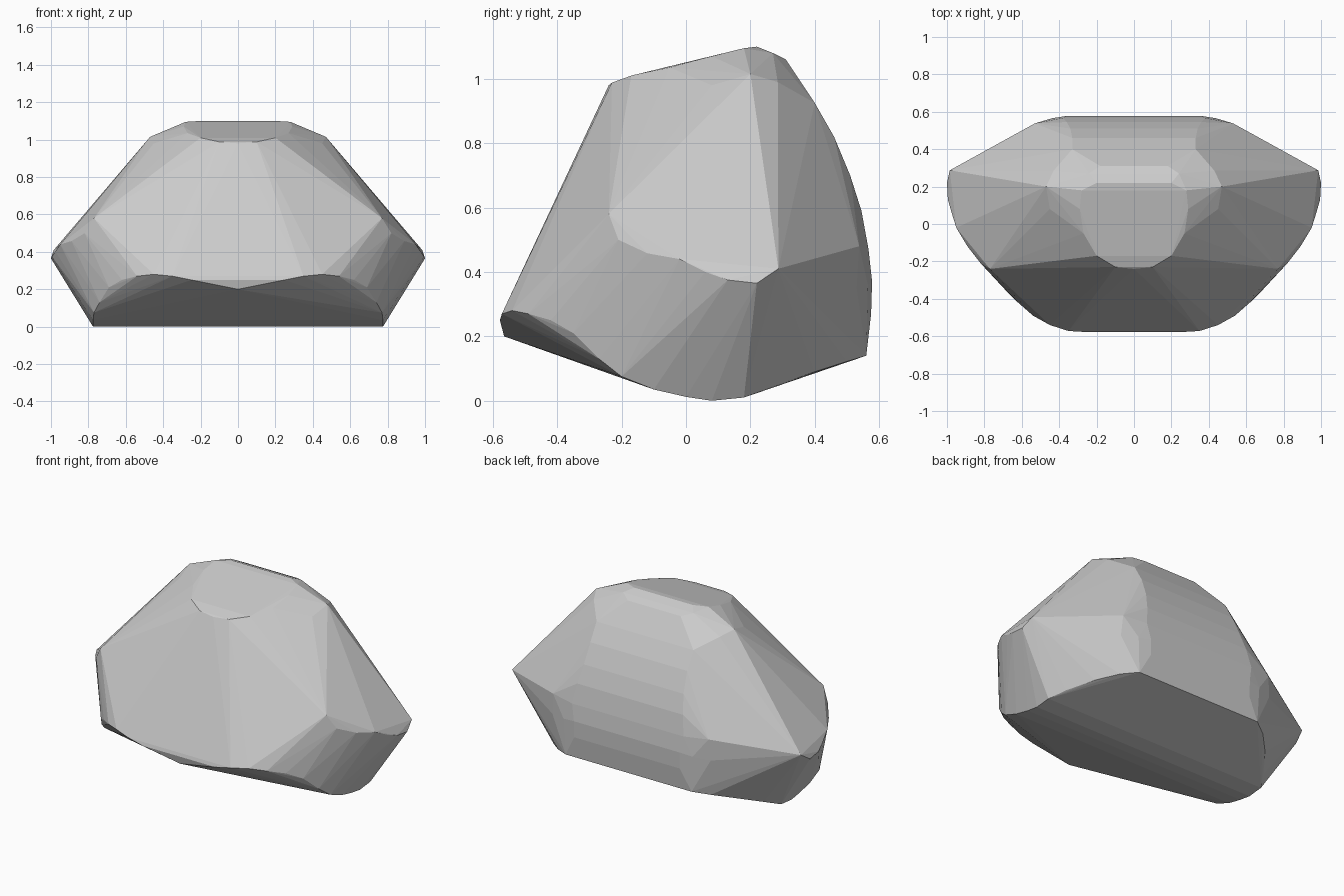
import bpy, bmesh

# Right-hand half of each outline; everything is mirrored in x
top_cap = [(0, -.24, .98), (.1, -.23, .988), (.2, -.17, 1.01), (.27, -.05, 1.035),
           (.29, .08, 1.07), (.28, .18, 1.095), (.2, .22, 1.1), (.24, .27, 1.08), (.18, .31, 1.06)]
shoulder = [(.45, .08, .98), (.47, .2, 1.015), (.43, .285, .99), (.36, .36, .94)]
side_tip = [(.985, .287, .41), (1, .22, .365), (.995, .13, .375), (.975, .06, .4),
            (.95, -.02, .44), (.89, -.12, .458), (.82, -.21, .5), (.77, -.24, .58)]
front_lip = [(0, -.565, .2), (.25, -.578, .25), (.35, -.572, .27), (.45, -.54, .28),
             (.54, -.49, .27), (.62, -.42, .25), (.69, -.35, .21), (.74, -.27, .13)]
belly = [(.77, -.2, .075), (.775, -.1, .035), (.775, 0, .012), (.775, .08, 0),
         (.775, .18, .01), (.72, .27, .045), (.62, .4, .09), (.52, .5, .122), (.43, .56, .14)]
back_panel = [(.33, .40, .925), (.33, .46, .82), (.34, .51, .7), (.36, .545, .59),
              (.38, .567, .47), (.36, .578, .37), (.36, .575, .27)]
back_corner = [(.44, .565, .36), (.53, .538, .48), (.54, .53, .35)]


def hull_object(name, outlines):
    """Skin the mirrored outlines with a convex shell."""
    bm = bmesh.new()
    for outline in outlines:
        for x, y, z in outline:
            bm.verts.new((x, y, z))
            if x > 0:
                bm.verts.new((-x, y, z))
    res = bmesh.ops.convex_hull(bm, input=bm.verts[:])
    loose = {g for g in res["geom_interior"] + res["geom_unused"]
             if isinstance(g, bmesh.types.BMVert)}
    bmesh.ops.delete(bm, geom=[v for v in loose if v.is_valid and not v.link_faces],
                     context='VERTS')
    bmesh.ops.recalc_face_normals(bm, faces=bm.faces[:])
    mesh = bpy.data.meshes.new(name)
    bm.to_mesh(mesh)
    bm.free()
    obj = bpy.data.objects.new(name, mesh)
    bpy.context.collection.objects.link(obj)
    return obj


# Faceted body
hull_object("faceted_body", [top_cap, shoulder, side_tip, front_lip, belly,
                             back_panel, back_corner])
